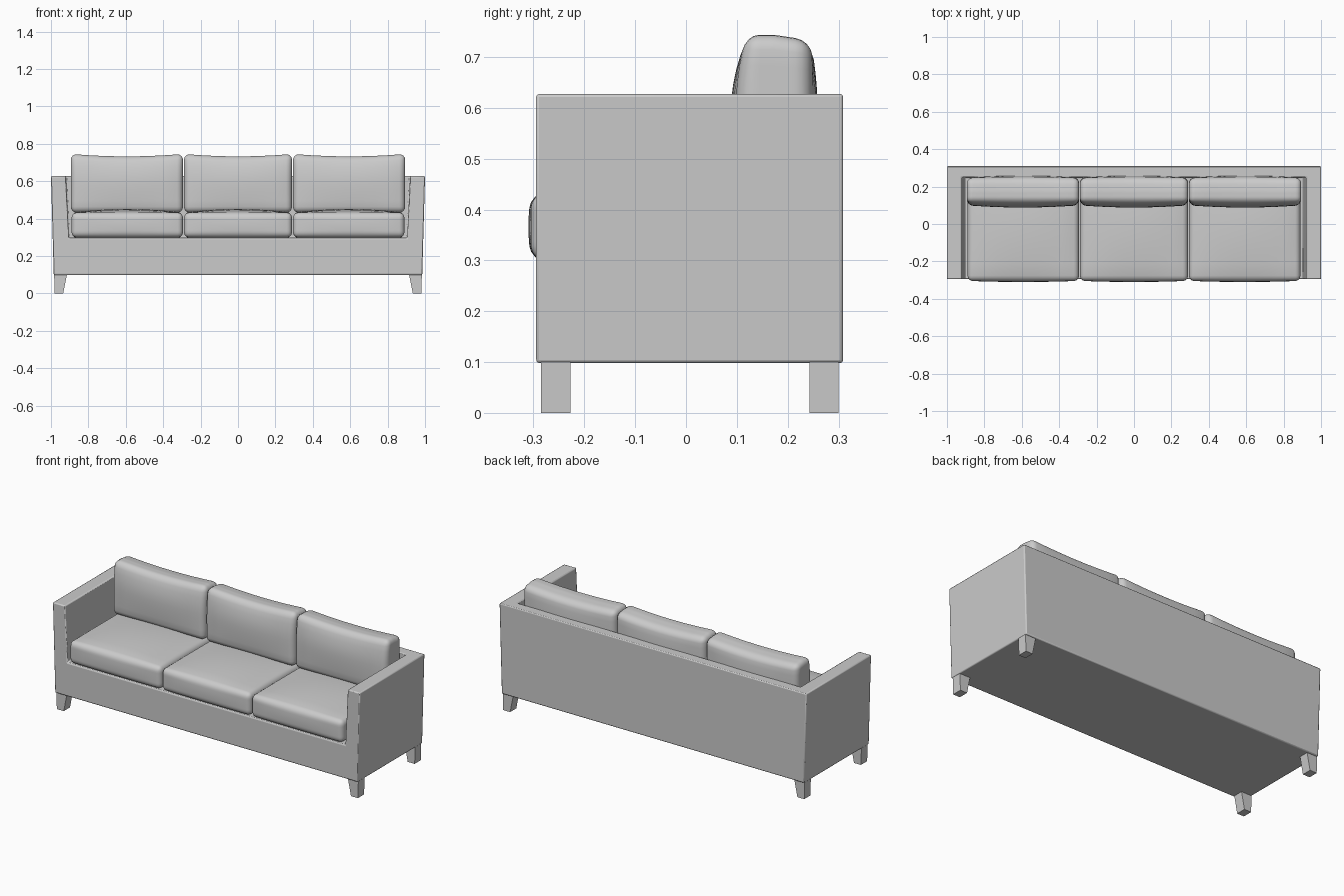
import bpy, bmesh, math

if "Cube" in bpy.data.objects:
    bpy.data.objects.remove(bpy.data.objects["Cube"])


def finish(bm, name, angle=35):
    bmesh.ops.recalc_face_normals(bm, faces=bm.faces)
    me = bpy.data.meshes.new(name)
    bm.to_mesh(me)
    bm.free()
    me.polygons.foreach_set("use_smooth", [True] * len(me.polygons))
    me.set_sharp_from_angle(angle=math.radians(angle))
    ob = bpy.data.objects.new(name, me)
    bpy.context.collection.objects.link(ob)
    return ob


def cushion(name, lo, hi, radius, puff, saddle=0.0, lean=0.0):
    """Rounded box from lo to hi whose faces swell by puff (x, y, z)."""
    c = [(a + b) / 2 for a, b in zip(lo, hi)]
    h = [(b - a) / 2 for a, b in zip(lo, hi)]
    bm = bmesh.new()
    bmesh.ops.create_cube(bm, size=2)
    for v in bm.verts:
        v.co = [v.co[i] * h[i] for i in range(3)]
    bmesh.ops.bevel(bm, geom=bm.edges[:], offset=radius, segments=4,
                    profile=0.5, affect='EDGES')
    longs = [e for e in bm.edges if e.calc_length() > radius * 0.8]
    bmesh.ops.subdivide_edges(bm, edges=longs, cuts=7, use_grid_fill=True)
    for v in bm.verts:
        n = [v.co[i] / h[i] for i in range(3)]
        q = [1 - t * t for t in n]
        up = max(n[2], 0)
        d = [puff[i] * n[i] * q[(i + 1) % 3] * q[(i + 2) % 3] for i in range(3)]
        d[2] -= saddle * q[0] * up              # dip along the top edge
        if n[1] < 0:
            d[1] += lean * up * up * -n[1]      # front face leans back
        else:
            d[2] -= lean * up * n[1] * 0.6      # top falls to the rear
        v.co = [v.co[i] + d[i] + c[i] for i in range(3)]
    return finish(bm, name, 60)


# Frame: base, flared arms and back as one closed shell
outer = [(-0.985, 0.098), (-1.0, 0.627), (1.0, 0.627), (0.985, 0.098)]
inner = [(-0.905, 0.298), (-0.92, 0.627), (0.92, 0.627), (0.905, 0.298)]
bm = bmesh.new()
of, ob_, inf, inb = [[bm.verts.new((x, y, z)) for x, z in prof] for prof, y in
                     ((outer, -0.295), (outer, 0.309), (inner, -0.295), (inner, 0.25))]
for f in (
    (of[0], of[1], inf[1], inf[0]), (of[3], of[2], inf[2], inf[3]),   # arm fronts
    (of[0], inf[0], inf[3], of[3]),                                   # base front
    (of[0], of[1], ob_[1], ob_[0]), (of[3], of[2], ob_[2], ob_[3]),   # arm sides
    (of[0], of[3], ob_[3], ob_[0]), tuple(ob_),                       # underside, rear
    (inf[0], inf[1], inb[1], inb[0]), (inf[3], inf[2], inb[2], inb[3]),
    (inf[0], inf[3], inb[3], inb[0]), tuple(inb),                     # deck, inner back
    (of[1], inf[1], inb[1], ob_[1]), (of[2], inf[2], inb[2], ob_[2]),
    (ob_[1], inb[1], inb[2], ob_[2]),                                 # top rims
):
    bm.faces.new(f)
frame = finish(bm, "frame")
bev = frame.modifiers.new("soft_edges", 'BEVEL')
bev.width, bev.segments, bev.limit_method = 0.006, 2, 'ANGLE'

# Seat and back cushions, three of each
spans = (("left", -0.89, -0.294), ("middle", -0.289, 0.289), ("right", 0.294, 0.89))
for side, x0, x1 in spans:
    cushion("seat_cushion_" + side, (x0, -0.304, 0.3), (x1, 0.248, 0.432),
            0.028, (0, 0.006, 0.02))
    cushion("back_cushion_" + side, (x0 - 0.004 * (x0 < -0.5), 0.1, 0.432),
            (x1 + 0.004 * (x1 > 0.5), 0.247, 0.746),
            0.032, (0, 0.012, 0), saddle=0.013, lean=0.018)

# Tapered legs
for sx, xn in ((-1, "left"), (1, "right")):
    for yn, y0, y1 in (("front", -0.285, -0.227), ("back", 0.243, 0.3)):
        bm = bmesh.new()
        rings = [[bm.verts.new((sx * x, y, z)) for x, y in
                  ((a, y0), (b, y0), (b, y1), (a, y1))]
                 for a, b, z in ((0.935, 0.98, 0), (0.915, 0.983, 0.1))]
        bm.faces.new(rings[0])
        bm.faces.new(rings[1])
        for i in range(4):
            j = (i + 1) % 4
            bm.faces.new((rings[0][i], rings[0][j], rings[1][j], rings[1][i]))
        finish(bm, f"{yn}_leg_{xn}")
